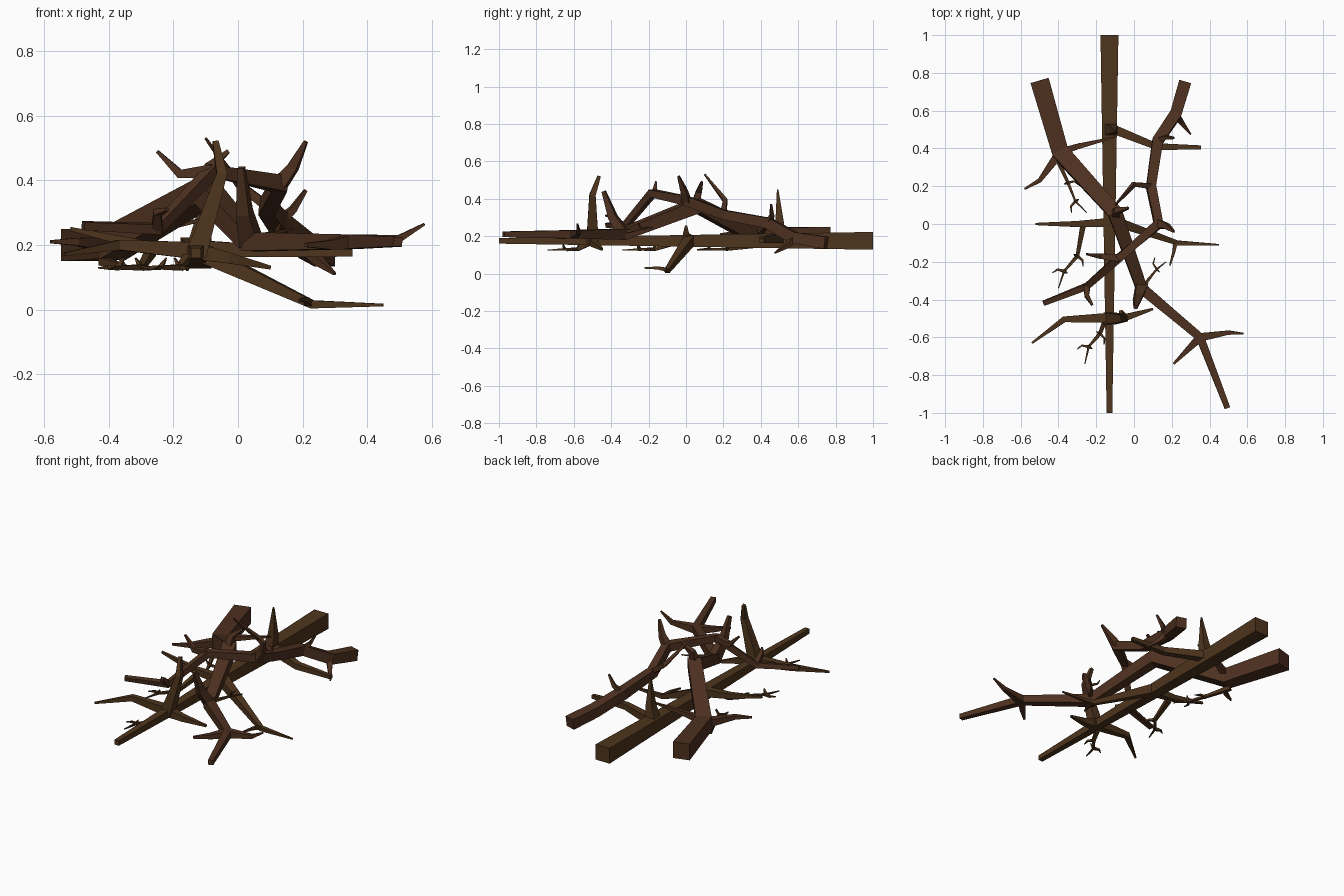
import bpy, bmesh
from mathutils import Vector


def material(name, rgb):
    m = bpy.data.materials.new(name)
    m.diffuse_color = (*rgb, 1)
    return m


BARK = material("bark", (0.075, 0.035, 0.012))
RED = material("reddish_bark", (0.075, 0.03, 0.014))


def branch(name, w0, w1, *pts, mat=BARK):
    """Square, tapered limb along a bent path; w0 and w1 are end widths."""
    p = [Vector(q) for q in pts]
    seg = [b - a for a, b in zip(p, p[1:])]
    total = sum(s.length for s in seg)
    bm = bmesh.new()
    rings, run = [], 0
    side = None
    for i, q in enumerate(p):
        a = seg[max(i - 1, 0)].normalized()
        b = seg[min(i, len(seg) - 1)].normalized()
        t = (a + b).normalized()
        if side is None:
            side = t.cross(Vector((0, 0, 1)) if abs(t.z) < 0.85 else Vector((0, 1, 0)))
        side = (side - t * side.dot(t)).normalized()
        up = side.cross(t)
        h = (w0 + (w1 - w0) * run / total) / 2 * min(1 / max(t.dot(a), 0.1), 1.2)
        rings.append([bm.verts.new(q + side * u * h + up * v * h)
                      for u, v in ((-1, -1), (1, -1), (1, 1), (-1, 1))])
        if i < len(seg):
            run += seg[i].length
    for r, s in zip(rings, rings[1:]):
        for k in range(4):
            bm.faces.new((r[k], r[(k + 1) % 4], s[(k + 1) % 4], s[k]))
    bm.faces.new(rings[0][::-1])
    bm.faces.new(rings[-1])
    bmesh.ops.recalc_face_normals(bm, faces=bm.faces)
    me = bpy.data.meshes.new(name)
    bm.to_mesh(me)
    bm.free()
    me.materials.append(mat)
    ob = bpy.data.objects.new(name, me)
    bpy.context.collection.objects.link(ob)


def twig(name, w, *pts):
    """Fine twig with a small forked spur at every inner bend."""
    branch(name, w, 0.005, *pts)
    for i, q in enumerate(pts[1:-1]):
        a, q, b = Vector(pts[i]), Vector(q), Vector(pts[i + 2])
        d = (b - a).normalized()
        n = d.cross(Vector((0, 0, 1))) * (1 if i % 2 else -1)
        branch(name + "_spur", w * 0.6, 0.004, q, q + n * 0.035 + d * 0.01,
               q + n * 0.05 + d * 0.04)
        branch(name + "_spur", w * 0.6, 0.004, q, q - n * 0.02 + Vector((0, 0, 0.03)))


# straight main limb
branch("straight_limb", 0.095, 0.03, (-0.13, 1, 0.175), (-0.13, -1, 0.175))

# crooked main limb, arching over the straight one
branch("crooked_limb", 0.1, 0.03, (-0.5, 0.76, 0.2), (-0.39, 0.38, 0.2),
       (-0.1, 0.06, 0.365), (0.04, -0.34, 0.21), (0.35, -0.6, 0.21),
       (0.495, -0.975, 0.21), mat=RED)

# arched limb
branch("arched_limb", 0.065, 0.025, (0.27, 0.75, 0.165), (0.22, 0.58, 0.19),
       (0.125, 0.44, 0.27), (0.09, 0.2, 0.315), (0.13, 0, 0.39),
       (-0.08, -0.18, 0.43), (-0.25, -0.33, 0.25), (-0.48, -0.42, 0.26), mat=RED)

# side branches of the straight limb
branch("front_upright", 0.065, 0.018, (-0.13, -0.5, 0.17), (-0.05, -0.5, 0.42),
       (-0.07, -0.465, 0.52))
branch("front_left_branch", 0.055, 0.01, (-0.1, -0.495, 0.18), (-0.37, -0.505, 0.2),
       (-0.54, -0.63, 0.17))
branch("front_right_branch", 0.05, 0.012, (-0.13, -0.5, 0.18), (-0.03, -0.49, 0.16),
       (0.1, -0.45, 0.13))
branch("low_branch", 0.055, 0.008, (-0.12, 0.02, 0.18), (0.23, -0.1, 0.016),
       (0.45, -0.11, 0.014))
branch("low_branch_twig", 0.022, 0.008, (0.22, -0.1, 0.02), (0.21, -0.15, 0.03),
       (0.19, -0.22, 0.03))
branch("middle_left_branch", 0.05, 0.012, (-0.1, 0.01, 0.18), (-0.3, 0, 0.2),
       (-0.52, 0, 0.25))
branch("back_right_branch", 0.05, 0.022, (-0.13, 0.51, 0.19), (0.12, 0.41, 0.18),
       (0.355, 0.405, 0.175))
branch("back_upright", 0.065, 0.008, (-0.13, 0.5, 0.18), (-0.11, 0.5, 0.28),
       (-0.1, 0.49, 0.45))

# side branches of the crooked limb
branch("upright_spike", 0.06, 0.02, (0.04, -0.33, 0.21), (0.02, -0.39, 0.3),
       (0.01, -0.44, 0.44), mat=RED)
branch("tip_right_twig", 0.045, 0.008, (0.35, -0.6, 0.21), (0.5, -0.575, 0.22),
       (0.578, -0.58, 0.265), mat=RED)
branch("tip_left_twig", 0.045, 0.012, (0.35, -0.6, 0.21), (0.28, -0.67, 0.2),
       (0.21, -0.74, 0.2), mat=RED)
branch("left_twig", 0.05, 0.01, (-0.39, 0.38, 0.2), (-0.5, 0.23, 0.21),
       (-0.58, 0.185, 0.21), mat=RED)
branch("rising_twig", 0.04, 0.008, (-0.39, 0.38, 0.21), (-0.3, 0.41, 0.24),
       (-0.1, 0.46, 0.28), mat=RED)
branch("crest_twig", 0.045, 0.012, (-0.1, 0.05, 0.37), (-0.09, 0.07, 0.44),
       (-0.03, 0.085, 0.49), mat=RED)

# side branches of the arched limb
branch("arch_back_twig", 0.03, 0.01, (0.125, 0.44, 0.27), (0.17, 0.46, 0.31),
       (0.21, 0.455, 0.37), mat=RED)
branch("arch_drooping_twig", 0.04, 0.008, (0.22, 0.58, 0.19), (0.25, 0.54, 0.15),
       (0.3, 0.475, 0.11), mat=RED)
branch("arch_inner_twig", 0.03, 0.008, (0.09, 0.2, 0.32), (0, 0.21, 0.39),
       (-0.1, 0.1, 0.53), mat=RED)
branch("arch_right_twig", 0.045, 0.012, (0.13, 0, 0.39), (0.17, -0.01, 0.44),
       (0.21, -0.04, 0.52), mat=RED)
branch("arch_left_twig", 0.04, 0.01, (-0.08, -0.18, 0.43), (-0.18, -0.17, 0.42),
       (-0.25, -0.16, 0.49), mat=RED)
branch("arch_front_twig", 0.035, 0.01, (-0.25, -0.33, 0.25), (-0.25, -0.38, 0.3),
       (-0.22, -0.43, 0.31), mat=RED)

# fine forked twigs
twig("fine_twig_back", 0.026, (-0.42, 0.37, 0.15), (-0.35, 0.22, 0.13),
     (-0.31, 0.12, 0.13), (-0.25, 0.06, 0.125))
twig("fine_twig_middle", 0.03, (-0.27, -0.01, 0.18), (-0.3, -0.17, 0.13),
     (-0.37, -0.25, 0.13), (-0.4, -0.34, 0.125))
twig("fine_twig_front", 0.026, (-0.15, -0.5, 0.17), (-0.18, -0.58, 0.13),
     (-0.24, -0.65, 0.13), (-0.26, -0.74, 0.125))
twig("fine_twig_right", 0.02, (0.04, -0.34, 0.22), (0.12, -0.24, 0.24),
     (0.17, -0.2, 0.25))
